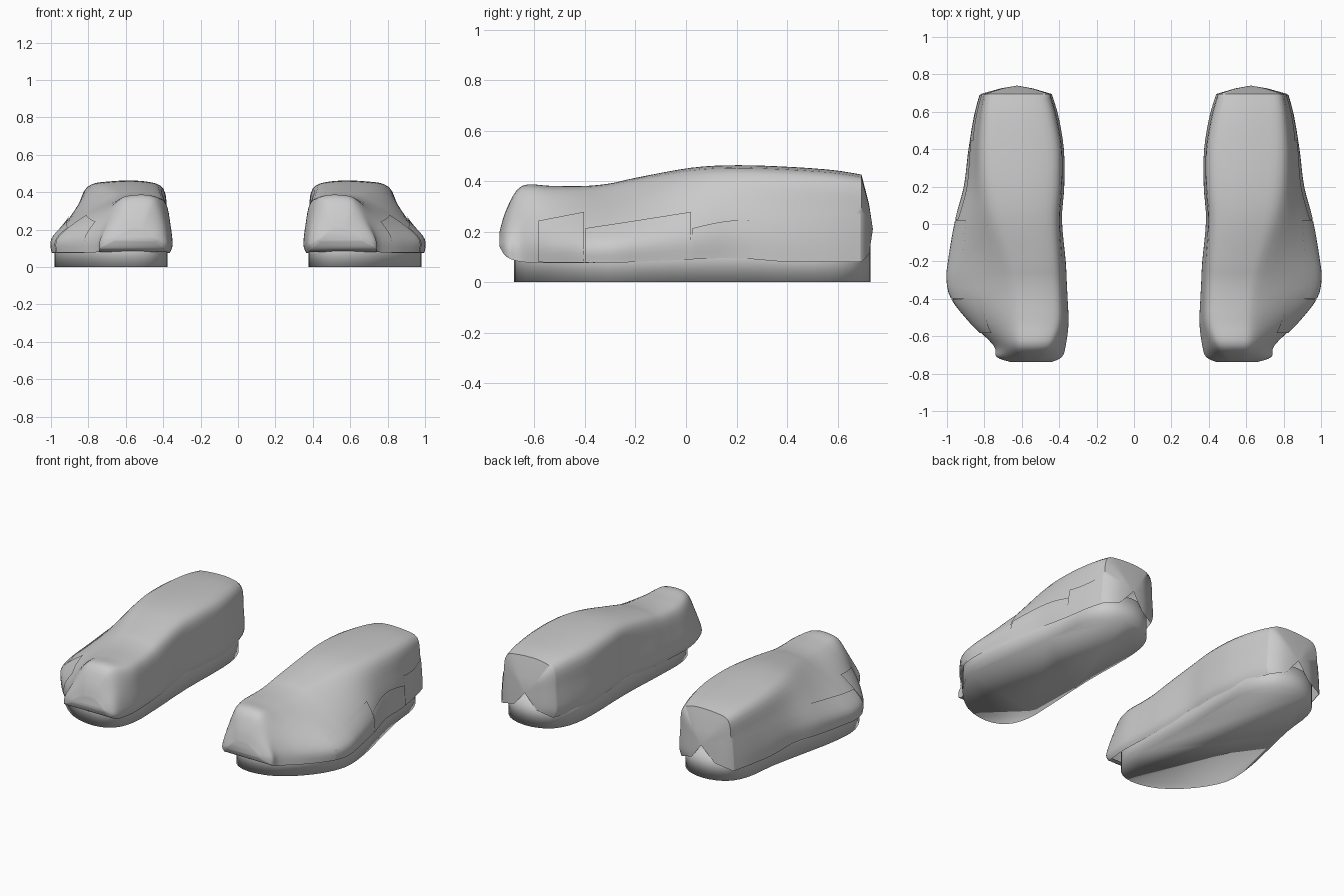
import bpy, bmesh, math
from mathutils import Vector

if "Cube" in bpy.data.objects:
    bpy.data.objects.remove(bpy.data.objects["Cube"])

grey = bpy.data.materials.new("plain grey")
grey.use_nodes = True
grey.diffuse_color = (0.6, 0.6, 0.6, 1)
grey.node_tree.nodes["Principled BSDF"].inputs["Base Color"].default_value = (0.6, 0.6, 0.6, 1)


def spline(pts, t, closed=False):
    """Point at t on a smooth curve through pts (t counts points)."""
    n = len(pts)
    i = int(t) if closed else min(int(t), n - 2)
    f = t - i
    pick = (lambda k: pts[k % n]) if closed else (lambda k: pts[max(0, min(n - 1, k))])
    a, b, c, d = (Vector(pick(i + k)) for k in (-1, 0, 1, 2))
    return b + 0.5 * f * (c - a + f * (2 * a - 5 * b + 4 * c - d + f * (3 * (b - c) + d - a)))


def solve(test, lo, hi):
    """Bisect for the parameter where test turns false."""
    for _ in range(25):
        mid = (lo + hi) / 2
        lo, hi = (mid, hi) if test(mid) else (lo, mid)
    return lo


def finish(name, bm, angle):
    bm.normal_update()
    mesh = bpy.data.meshes.new(name)
    bm.to_mesh(mesh)
    bm.free()
    mesh.materials.append(grey)
    obj = bpy.data.objects.new(name, mesh)
    bpy.context.collection.objects.link(obj)
    obj.modifiers.new("other shoe", 'MIRROR').use_axis[0] = True
    bpy.ops.object.select_all(action='DESELECT')
    obj.select_set(True)
    bpy.context.view_layer.objects.active = obj
    bpy.ops.object.shade_smooth_by_angle(angle=math.radians(angle))


def grid(bm, rows):
    verts = [[bm.verts.new(p) for p in row] for row in rows]
    for r, s in zip(verts, verts[1:]):
        for k in range(len(r) - 1):
            bm.faces.new((r[k], s[k], s[k + 1], r[k + 1]))
    return verts


# Stations, heel to toe: y, inner x, outer x, top inner x, top outer x, bottom z, top z
stations = [
    (.695, .44, .82, .46, .785, .08, .425),
    (.58, .405, .85, .43, .80, .08, .443),
    (.4, .375, .88, .40, .81, .08, .456),
    (.2, .373, .905, .40, .80, .095, .462),
    (.02, .385, .95, .41, .77, .09, .452),
    (-.2, .365, .985, .40, .71, .08, .412),
    (-.3, .36, .992, .395, .69, .075, .39),
    (-.4, .355, .965, .39, .67, .075, .38),
    (-.53, .35, .865, .39, .65, .075, .38),
    (-.65, .365, .75, .43, .63, .08, .38),
    (-.71, .385, .735, .47, .61, .10, .29),
    (-.738, .44, .66, .50, .58, .14, .20),
]
last = len(stations) - 1


def section(v):
    """Control points across the upper, inner hem to outer hem."""
    y, xi, xo, ti, to, zb, zt = spline(stations, v)
    h = zt - zb
    return [Vector(p) for p in (
        (xi + .015, y, zb), (xi, y, zb + .15 * h), (xi + .3 * (ti - xi), y, zb + .5 * h),
        (ti, y, zt - .12 * h), (.75 * ti + .25 * to, y, zt - .01 * h),
        (.3 * ti + .7 * to, y, zt - .01 * h), (to, y, zt - .09 * h),
        (to + .6 * (xo - to), y, zb + .57 * h), (xo - .004, y, zb + .25 * h), (xo, y, zb))]


# Upper: lofted shell, open along the hem
bm = bmesh.new()
STEP = 4
rows = []
for j in range(last * STEP + 1):
    ring = section(j / STEP)
    rows.append([spline(ring, k / STEP) for k in range((len(ring) - 1) * STEP + 1)])
# Bulging heel: a drawn-in ring whose hem stays low, leaving a narrow notch
tip_point = Vector((.625, .74, .21))
inset = []
for p in rows[0]:
    q = p.lerp(tip_point, .55)
    q.y = .725
    if p.z < tip_point.z:
        q.z = p.z + .25 * (tip_point.z - p.z)
    inset.append(q)
verts = grid(bm, [inset] + rows)
tip = bm.verts.new(tip_point)
for a, b in zip(verts[0], verts[0][1:]):
    bm.faces.new((a, b, tip))
# Closed toe with a tucked-under lip
bm.faces.new(list(reversed(verts[-1])))
toe_rows = verts[-2 * STEP - 1:]
for r, s in zip(toe_rows, toe_rows[1:]):
    bm.faces.new((r[-1], s[-1], s[0], r[0]))
finish("shoe_upper", bm, 60)

# Side panels: thin overlapping strips with a stepped top edge on the outer side
# y start, y end, top z at start, top z at end, bow of the top edge
panels = [(.69, .445, .27, .262, -.015), (.44, .025, .205, .21, .035),
          (.02, -.395, .275, .21, 0), (-.4, -.58, .275, .24, 0)]
bm = bmesh.new()
for y0, y1, z0, z1, bow in panels:
    rows = []
    for i in range(13):
        f = i / 12
        y = y0 + f * (y1 - y0)
        z_top = z0 + f * (z1 - z0) + bow * math.sin(math.pi * f)
        ring = section(solve(lambda v: spline(stations, v)[0] > y, 0, last))
        end = len(ring) - 1
        start = solve(lambda u: spline(ring, u).z > z_top, 6, end)
        offset = Vector((.005, -.004 if y < -.3 else 0, .003))
        rows.append([spline(ring, start + (end - start) * k / 8) + offset for k in range(9)])
    grid(bm, rows)
finish("side_panel", bm, 30)

# Sole: straight-walled slab with a foot-shaped outline
outline = [(.625, .73), (.49, .69), (.415, .58), (.39, .4), (.395, .05), (.38, -.3),
           (.38, -.5), (.43, -.63), (.55, -.68), (.72, -.64), (.88, -.5), (.975, -.32),
           (.97, -.12), (.925, .1), (.87, .35), (.84, .57), (.765, .69)]
bm = bmesh.new()
loop = [spline(outline, k / 3, True) for k in range(len(outline) * 3)]
bottom = bm.faces.new([bm.verts.new((p.x, p.y, 0)) for p in loop])
wall = bmesh.ops.extrude_face_region(bm, geom=[bottom], use_keep_orig=True)
bmesh.ops.translate(bm, vec=(0, 0, .165),
                    verts=[e for e in wall["geom"] if isinstance(e, bmesh.types.BMVert)])
bmesh.ops.recalc_face_normals(bm, faces=bm.faces)
finish("sole", bm, 180)
